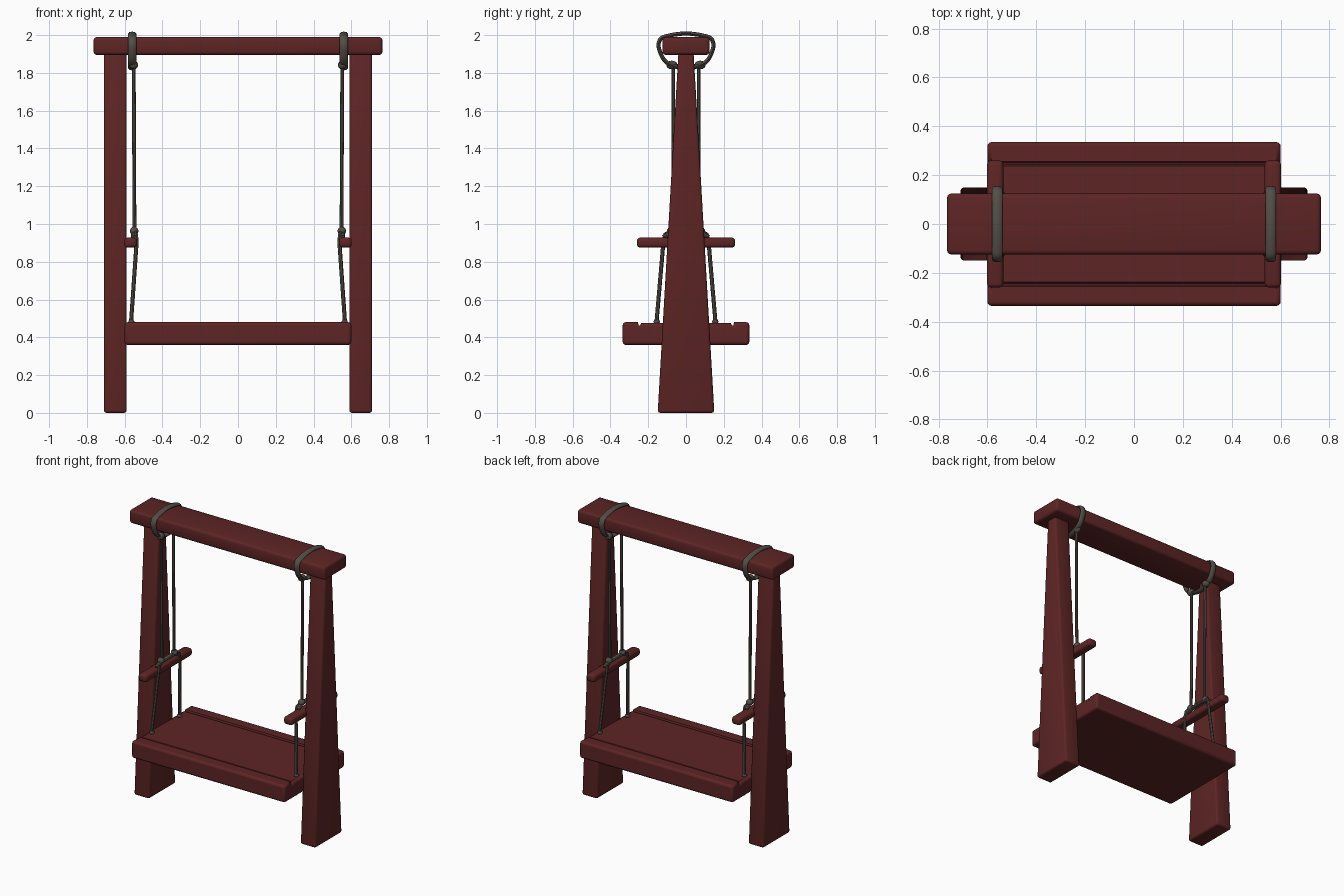
import bpy, bmesh, math
from mathutils import Matrix

cube = bpy.data.objects.get("Cube")
if cube:
    bpy.data.objects.remove(cube, do_unlink=True)


def material(name, rgb):
    m = bpy.data.materials.new(name)
    m.use_nodes = True
    col = (*rgb, 1)
    m.diffuse_color = col
    bsdf = m.node_tree.nodes["Principled BSDF"]
    bsdf.inputs["Base Color"].default_value = col
    bsdf.inputs["Roughness"].default_value = 0.8
    return m


WOOD = material("dark red wood", (0.11, 0.018, 0.018))
ROPE = material("grey brown rope", (0.09, 0.075, 0.063))


def finish(name, bm, mat, bevel=0):
    """Turn a bmesh into a smooth shaded object with rounded edges."""
    bmesh.ops.recalc_face_normals(bm, faces=bm.faces)
    if bevel:
        sharp = [e for e in bm.edges if e.calc_face_angle(0) > 0.5]
        bmesh.ops.bevel(bm, geom=sharp, offset=bevel, segments=3,
                        profile=0.5, affect='EDGES', clamp_overlap=True)
    me = bpy.data.meshes.new(name)
    bm.to_mesh(me)
    bm.free()
    me.materials.append(mat)
    ob = bpy.data.objects.new(name, me)
    bpy.context.collection.objects.link(ob)
    bpy.ops.object.select_all(action='DESELECT')
    ob.select_set(True)
    bpy.context.view_layer.objects.active = ob
    bpy.ops.object.shade_smooth_by_angle(angle=math.radians(40))
    return ob


def prism(name, profile, x0, x1, bevel):
    """Extrude a (y, z) profile along x."""
    bm = bmesh.new()
    face = bm.faces.new([bm.verts.new((x0, y, z)) for y, z in profile])
    new = bmesh.ops.extrude_face_region(bm, geom=[face])["geom"]
    verts = [v for v in new if isinstance(v, bmesh.types.BMVert)]
    bmesh.ops.translate(bm, verts=verts, vec=(x1 - x0, 0, 0))
    return finish(name, bm, WOOD, bevel)


def box(name, x0, x1, hy, z0, z1, bevel):
    return prism(name, [(-hy, z0), (hy, z0), (hy, z1), (-hy, z1)], x0, x1, bevel)


def rope(name, points, radius, closed=False, widen=1, x=0):
    """Round rope along points; widen flattens it into a strap along x."""
    cu = bpy.data.curves.new(name, 'CURVE')
    cu.dimensions = '3D'
    cu.bevel_depth = radius
    cu.bevel_resolution = 2
    cu.resolution_u = 5
    cu.use_fill_caps = True
    sp = cu.splines.new('BEZIER' if closed else 'POLY')
    pts = sp.bezier_points if closed else sp.points
    pts.add(len(points) - 1)
    for p, co in zip(pts, points):
        if closed:
            p.co = co
            p.handle_left_type = p.handle_right_type = 'AUTO'
        else:
            p.co = (*co, 1)
    sp.use_cyclic_u = closed
    temp = bpy.data.objects.new(name + "_path", cu)
    bpy.context.collection.objects.link(temp)
    bpy.context.view_layer.update()
    me = temp.evaluated_get(bpy.context.evaluated_depsgraph_get()).to_mesh()
    bm = bmesh.new()
    bm.from_mesh(me)
    bpy.data.objects.remove(temp, do_unlink=True)
    bm.transform(Matrix.Translation((x, 0, 0)) @ Matrix.Diagonal((widen, 1, 1, 1)))
    return finish(name, bm, ROPE)


def knot(name, co, size):
    bm = bmesh.new()
    bmesh.ops.create_uvsphere(bm, u_segments=10, v_segments=7, radius=1)
    bm.transform(Matrix.Translation(co) @ Matrix.Diagonal((*size, 1)))
    return finish(name, bm, ROPE)


# Top beam
box("top_beam", -0.765, 0.765, 0.125, 1.895, 1.99, 0.018)

# Seat: one thick plank with two grooves that part the rails from the panel
half = [(0.335, 0.36), (0.335, 0.48), (0.255, 0.48), (0.25, 0.462),
        (0.243, 0.462), (0.238, 0.475)]
seat = half + [(-y, z) for y, z in reversed(half)]
bm = prism("seat", seat, -0.6, 0.6, 0)
mod = bm.modifiers.new("rounded_edges", 'BEVEL')
mod.width = 0.016
mod.segments = 3
mod.limit_method = 'ANGLE'
mod.angle_limit = math.radians(80)
mod.use_clamp_overlap = False

for s, side in ((1, "left"), (-1, "right")):
    # Tapered post
    prism(side + "_post", [(-0.15, 0), (0.15, 0), (0.04, 1.91), (-0.04, 1.91)],
          s * 0.59, s * 0.71, 0.014)
    # Arm bar
    box(side + "_arm_bar", s * 0.535, s * 0.602, 0.26, 0.875, 0.928, 0.017)

    # Strap looped over the beam
    arc = [(0.105, 1.994), (0.138, 1.975), (0.137, 1.91), (0.085, 1.845)]
    loop = [(0, y, z) for y, z in arc] + [(0, -y, z) for y, z in reversed(arc)]
    rope(side + "_beam_strap", loop, 0.011, True, 2.0, s * 0.56)

    # Strap looped over the arm bar
    rope(side + "_arm_strap",
         [(0, -0.12, 0.93), (0, -0.075, 0.955), (0, 0.075, 0.955), (0, 0.12, 0.93)],
         0.012, False, 1.4, s * 0.55)

    for t, end in ((1, "back"), (-1, "front")):
        tag = side + "_" + end
        rope(tag + "_upper_rope",
             [(s * 0.552, t * 0.068, 1.85), (s * 0.548, t * 0.068, 0.95)], 0.01)
        rope(tag + "_lower_rope",
             [(s * 0.548, t * 0.07, 0.965), (s * 0.54, t * 0.11, 0.945),
              (s * 0.537, t * 0.12, 0.9), (s * 0.567, t * 0.157, 0.47)], 0.011)
        knot(tag + "_top_knot", (s * 0.553, t * 0.075, 1.842), (0.025, 0.03, 0.023))
        knot(tag + "_arm_knot", (s * 0.55, t * 0.075, 0.963), (0.024, 0.026, 0.022))
        knot(tag + "_seat_knot", (s * 0.565, t * 0.155, 0.482), (0.017, 0.017, 0.014))
